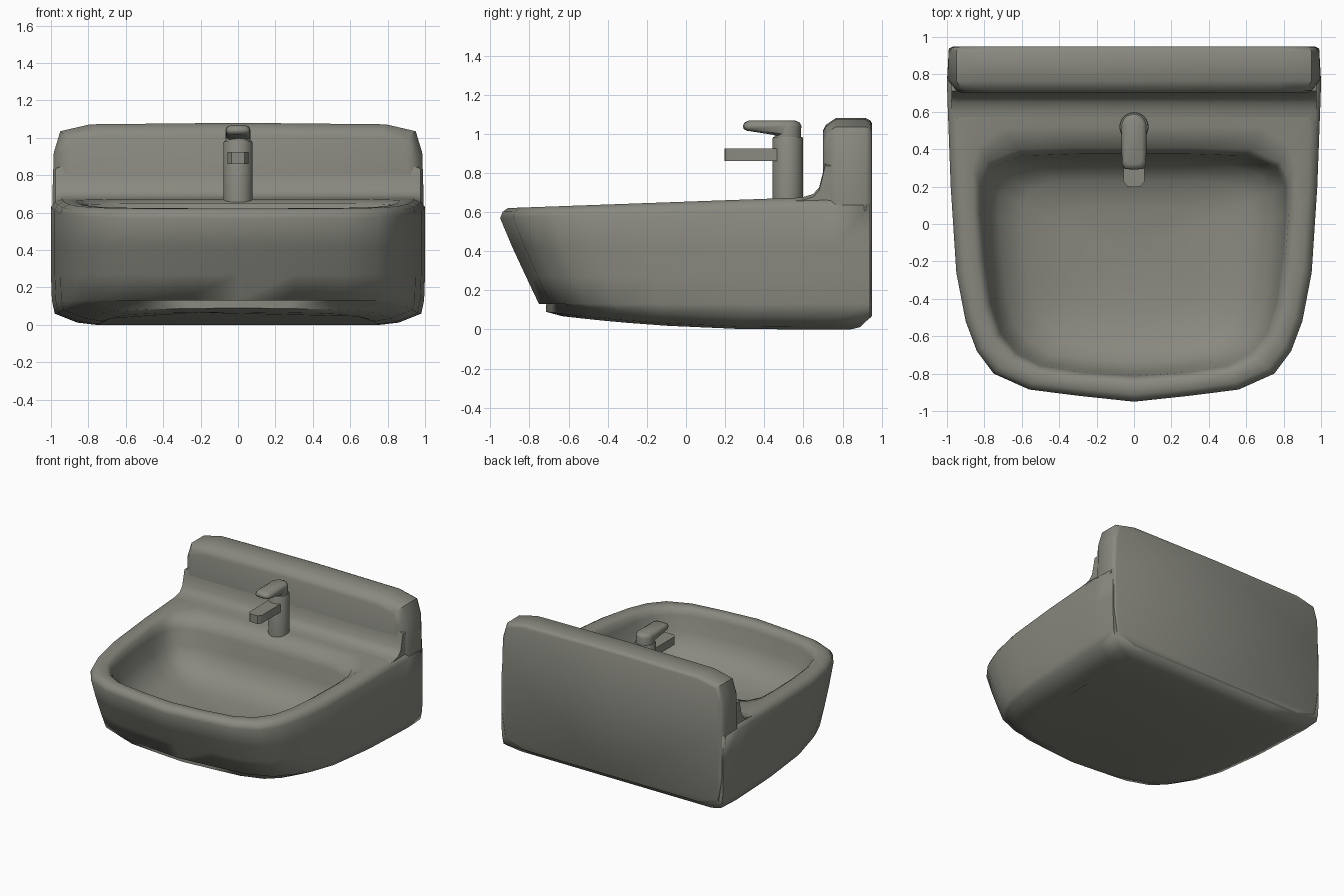
import bpy, bmesh, math

if "Cube" in bpy.data.objects:
    bpy.data.objects.remove(bpy.data.objects["Cube"])

mat = bpy.data.materials.new("warm grey ceramic")
mat.diffuse_color = (0.25, 0.25, 0.215, 1)
mat.use_nodes = True
mat.node_tree.nodes["Principled BSDF"].inputs["Base Color"].default_value = mat.diffuse_color


def make(name, rings, angle=50, closed_ends=True):
    """Loft closed rings of points into a smooth object."""
    bm = bmesh.new()
    vr = [[bm.verts.new(p) for p in r] for r in rings]
    n = len(vr[0])
    for a, b in zip(vr, vr[1:]):
        for i in range(n):
            j = (i + 1) % n
            bm.faces.new((a[i], a[j], b[j], b[i]))
    if closed_ends:
        bm.faces.new(vr[0])
        bm.faces.new(vr[-1])
    bmesh.ops.recalc_face_normals(bm, faces=bm.faces)
    me = bpy.data.meshes.new(name)
    bm.to_mesh(me)
    bm.free()
    me.materials.append(mat)
    ob = bpy.data.objects.new(name, me)
    bpy.context.collection.objects.link(ob)
    bpy.context.view_layer.objects.active = ob
    ob.select_set(True)
    bpy.ops.object.shade_smooth_by_angle(angle=math.radians(angle))
    ob.select_set(False)
    return ob


def mirror(half):
    """Half outline (x >= 0, ends on the axis) to a full loop."""
    return half + [(-p[0],) + tuple(p[1:]) for p in half[-2:0:-1]]


# basin body: outer outline and matching bowl opening, front to back
outer = [(0, -.95), (.3, -.918), (.56, -.885), (.75, -.8), (.84, -.68), (.9, -.52), (.95, -.26),
         (.98, .2), (.995, .6), (1, .75), (.99, .94), (.6, .94), (0, .94)]
inner = [(0, -.82), (.28, -.8), (.5, -.765), (.63, -.7), (.72, -.59), (.77, -.43), (.8, -.2),
         (.82, .05), (.82, .2), (.77, .31), (.6, .37), (.3, .38), (0, .38)]


def rim_z(y):
    return .62 + .036 * (y + .92)


def shell(z, s, sx, back=.94):
    """Outer ring at height z, pulled back by s and narrowed by sx."""
    out = []
    for x, y in outer:
        yy = back - (.94 - y) * s
        out.append((x * sx, yy, z + (.07 * max(0, (.5 - yy) / 1.15) ** 2 if z < .1 else 0)))
    return mirror(out)


def bowl(t, drop):
    """Ring between outline and opening, dropped below the rim."""
    out = []
    for (x, y), (a, b) in zip(outer, inner):
        px, py = x + (a - x) * t, y + (b - y) * t
        out.append((px, py, rim_z(py) - drop))
    return mirror(out)


def floor(s, z):
    """Bowl ring shrunk towards the drain area."""
    return mirror([(x * s, -.15 + (y + .15) * s, z) for x, y in inner])


upper = mirror([(x, y, rim_z(y) - .05) for x, y in outer])
make("basin_body", [shell(0, .78, .76, .84), shell(.012, .85, .86, .89), shell(.06, .875, .98),
                    shell(.13, .895, .995), shell(.27, .93, 1), shell(.42, .967, 1), upper,
                    bowl(.1, .018), bowl(.3, 0), bowl(.75, .0), bowl(.95, .02), floor(.99, .57),
                    floor(.96, .45), floor(.88, .34), floor(.72, .27), floor(.45, .24),
                    floor(.12, .23)], 70)

# backsplash: rounded upright panel
panel = [(0, .05), (.8, .05), (.96, .1), (.99, .3), (.992, .7), (.985, .92), (.95, 1.035),
         (.79, 1.072), (0, 1.08)]


def slab(y, d):
    return mirror([(x * (1 - d), y, .5 + (z - .5) * (1 - d * 1.7)) for x, z in panel])


make("backsplash", [slab(.70, .065), slab(.715, .035), slab(.765, 0), slab(.92, 0),
                    slab(.943, .012), slab(.95, .025)], 45)

# fillet joining ledge and backsplash
fillet = [(.5, .665), (.6, .677), (.65, .692), (.68, .725), (.697, .79), (.71, .85), (.76, .85),
          (.76, .6), (.5, .6)]
make("ledge_fillet", [[(x, y, z if abs(x) < .96 else z - .015) for y, z in fillet]
                      for x in (-.975, -.94, .94, .975)], 50)


def disc(r, z, n=24, y=.52):
    return [(r * math.cos(k * math.tau / n), y + r * math.sin(k * math.tau / n), z)
            for k in range(n)]


# tap column and collar
make("tap_column", [disc(.078, .62), disc(.078, .975), disc(.074, .983)], 40)
make("tap_neck", [disc(.068, .97), disc(.068, 1.035), disc(.06, 1.058), disc(.045, 1.065)], 50)

# spout with rounded front corners
spout = [(0, .198), (.035, .2), (.055, .225), (.055, .5), (0, .5)]
make("tap_spout", [mirror([(x, y, z) for x, y in spout]) for z in (.86, .925)], 40)

# lever handle: flat blade with rounded top edges and a drooping root
blade = [(0, .29), (.05, .295), (.065, .32), (.067, .52), (.055, .56), (.035, .58), (0, .59)]


def lever(d, z, droop=0):
    return mirror([(x * (1 - d), .44 + (y - .44) * (1 - d * .5),
                    z - droop * min(1, max(0, (y - .38) / .1))) for x, y in blade])


make("tap_lever", [lever(.3, 1.015, .03), lever(.06, 1.025, .03), lever(0, 1.04),
                   lever(.12, 1.058), lever(.4, 1.067)], 50)
